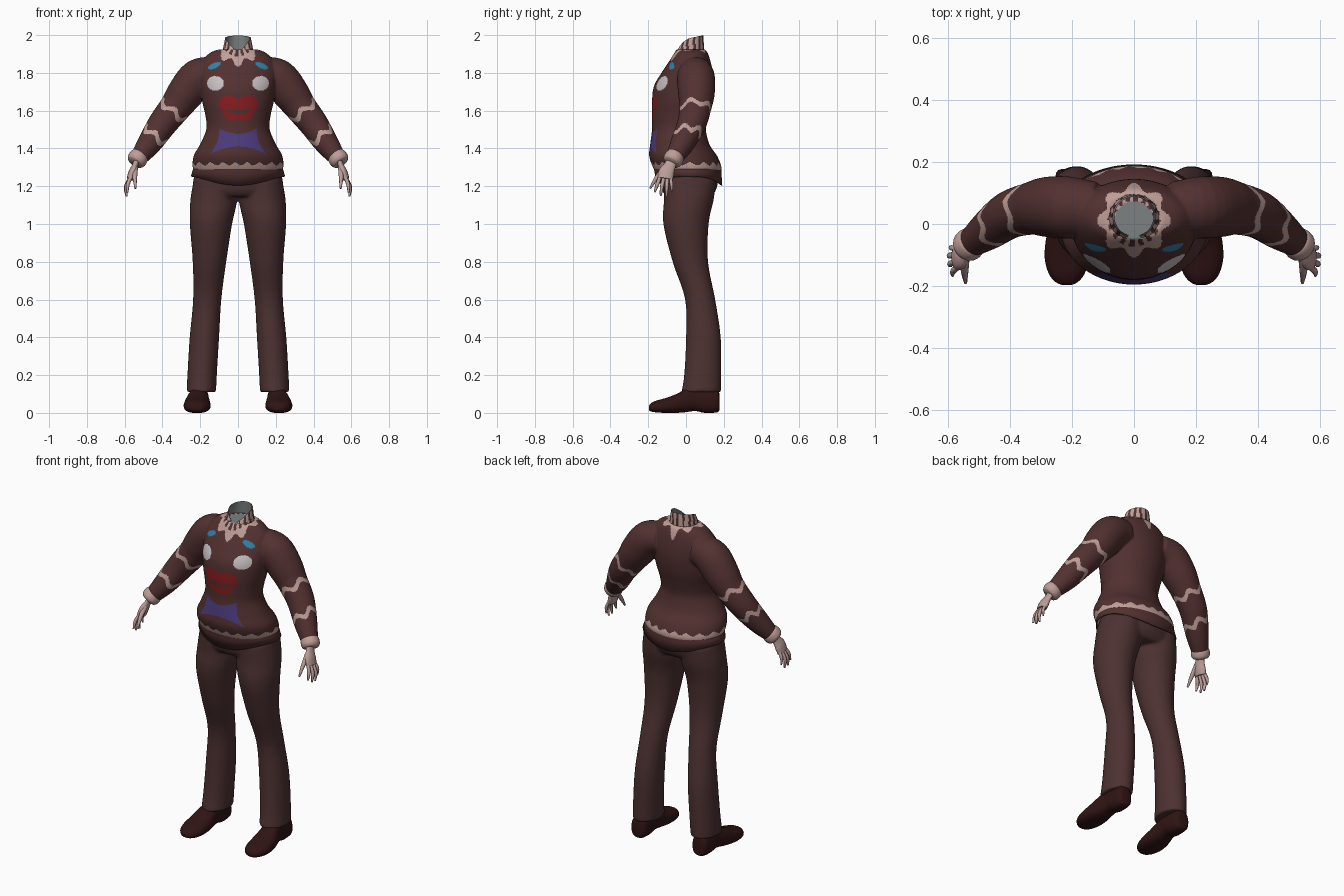
import bpy, bmesh
from math import sin, cos, pi, atan2, hypot
from mathutils import Vector

cube = bpy.data.objects.get("Cube")
if cube:
    bpy.data.objects.remove(cube, do_unlink=True)

COLOURS = {
    "maroon wool": (0.085, 0.030, 0.030),
    "trouser brown": (0.075, 0.031, 0.031),
    "pale pink wool": (0.52, 0.34, 0.31),
    "skin": (0.50, 0.34, 0.32),
    "shoe leather": (0.030, 0.007, 0.007),
    "blue": (0.03, 0.22, 0.40),
    "white": (0.58, 0.53, 0.55),
    "red": (0.24, 0.012, 0.014),
    "purple": (0.075, 0.045, 0.21),
    "lining grey": (0.20, 0.22, 0.22),
}
NAMES = list(COLOURS)
for name, rgb in COLOURS.items():
    mat = bpy.data.materials.new(name)
    mat.use_nodes = True
    mat.diffuse_color = (*rgb, 1)
    bsdf = mat.node_tree.nodes["Principled BSDF"]
    bsdf.inputs["Base Color"].default_value = (*rgb, 1)
    bsdf.inputs["Roughness"].default_value = 0.9


def spline(rows, steps=5):
    """Catmull-Rom interpolation of rows of numbers."""
    out = []
    for i in range(len(rows) - 1):
        a, b, c, d = (rows[max(0, min(len(rows) - 1, i + k))] for k in (-1, 0, 1, 2))
        for s in range(steps):
            t = s / steps
            out.append([q + 0.5 * t * (r - p + t * (2 * p - 5 * q + 4 * r - w + t * (3 * (q - r) + w - p)))
                        for p, q, r, w in zip(a, b, c, d)])
    return out + [list(rows[-1])]


def loft(bm, rings, caps=True):
    """Skin a list of closed rings; returns rows of faces."""
    rings = [[bm.verts.new(p) for p in ring] for ring in rings]
    n = len(rings[0])
    rows = []
    for lo, hi in zip(rings, rings[1:]):
        rows.append([bm.faces.new((lo[i], lo[(i + 1) % n], hi[(i + 1) % n], hi[i])) for i in range(n)])
    if caps:
        bm.faces.new(rings[0][::-1])
        bm.faces.new(rings[-1])
    return rows


def angles(n):
    return [2 * pi * i / n for i in range(n)]


def column(bm, rows, side=1, n=40):
    """Upright form from rows of (x, y, z, half width, half depth)."""
    loft(bm, [[(side * (x + rx * cos(a)), y + ry * sin(a), z) for a in angles(n)]
              for x, y, z, rx, ry in spline(rows)])


def limb(bm, rows, side=1, n=20, flat=1.0):
    """Tube along a path of (x, y, z, radius); flat thins it sideways."""
    path = spline(rows)
    pts = [Vector(r[:3]) for r in path]
    rings = []
    for i, row in enumerate(path):
        d = (pts[min(i + 1, len(pts) - 1)] - pts[max(i - 1, 0)]).normalized()
        u = Vector((0, 1, 0)).cross(d).normalized()
        v = d.cross(u)
        ring = [pts[i] + row[3] * (flat * cos(a) * u + sin(a) * v) for a in angles(n)]
        rings.append([(side * p.x, p.y, p.z) for p in ring])
    loft(bm, rings)


def finish(name, bm, colour, voxel=0, rule=None, recalc=True):
    if recalc:
        bmesh.ops.recalc_face_normals(bm, faces=bm.faces)
    me = bpy.data.meshes.new(name)
    bm.to_mesh(me)
    bm.free()
    ob = bpy.data.objects.new(name, me)
    bpy.context.scene.collection.objects.link(ob)
    bpy.ops.object.select_all(action="DESELECT")
    bpy.context.view_layer.objects.active = ob
    ob.select_set(True)
    if voxel:
        mod = ob.modifiers.new("blend", "REMESH")
        mod.mode = "VOXEL"
        mod.voxel_size = voxel
        mod2 = ob.modifiers.new("soften", "SMOOTH")
        mod2.iterations = 10
        bpy.ops.object.modifier_apply(modifier=mod.name)
        bpy.ops.object.modifier_apply(modifier=mod2.name)
    used = NAMES if rule else [colour]
    for key in used:
        ob.data.materials.append(bpy.data.materials[key])
    if rule:
        for poly in ob.data.polygons:
            poly.material_index = NAMES.index(rule(poly.center) or colour)
    bpy.ops.object.shade_smooth_by_angle(angle=1.0)
    return ob


def knit(p):
    """Colour of the sweater at a point."""
    x, y, z = abs(p.x), p.y, p.z
    # Collar patch around the neck
    r, a = hypot(x, y - 0.012), atan2(y - 0.012, p.x)
    if z > 1.8 and r < 0.108 + 0.012 * cos(8 * a):
        if r < 0.062:
            return "lining grey"
        return "pale pink wool" if r > 0.085 or sin(16 * a) > 0 else None
    # Wavy sleeve bands
    along, across = 0.63 * x - 0.77 * z, 0.77 * x + 0.63 * z
    if across > 1.17 and x > 0.2:
        for place, mid in ((-1.011, 0.05), (-0.852, 0.01)):
            wave = 0.014 * sin(5 * atan2(y - mid, across - 1.27))
            if abs(along - place - wave) < 0.014:
                return "pale pink wool"
        return None
    # Hem border
    if z < 1.318 + 0.008 * sin(18 * atan2(y, p.x)):
        return "pale pink wool"
    if y > -0.02:
        return None
    # Face motif on the chest
    if hypot((x - 0.125) / 0.034, (z - 1.838 + 0.35 * (x - 0.125)) / 0.015) < 1:
        return "blue"
    if hypot((x - 0.12) / 0.044, (z - 1.745) / 0.039) < 1:
        return "white"
    lips = 1.662 + 0.018 * sin(min(x / 0.1, 1) * pi)
    if x < 0.103 and 1.548 + 9 * max(0, x - 0.04) ** 2 / 0.4 < z < lips:
        smile = abs(z - 1.59 - 5 * x * x) < 0.011 and x < 0.066
        return None if smile else "red"
    drop = (1.5 - z) / 0.12
    if x < 0.098 + 0.042 * max(drop, 0) ** 2 and 1.41 - 1.8 * x * x < z < 1.478 + 3 * x * x:
        return "purple"
    return None


# Sweater: torso and sleeves blended into one skin
bm = bmesh.new()
TORSO = [(1.265, .225, -.155, .18), (1.30, .24, -.175, .188), (1.36, .235, -.195, .165),
         (1.42, .202, -.19, .125), (1.50, .168, -.18, .105), (1.57, .172, -.18, .115),
         (1.65, .19, -.18, .135), (1.73, .20, -.17, .145), (1.80, .205, -.13, .142),
         (1.86, .19, -.09, .13), (1.905, .15, -.062, .115), (1.925, .10, -.05, .10)]
column(bm, [(0, (f + b) / 2, z, w, (b - f) / 2) for z, w, f, b in TORSO], n=64)
SLEEVE = [(.12, .05, 1.80, .085), (.21, .053, 1.775, .10), (.28, .055, 1.69, .097),
          (.33, .05, 1.62, .085), (.40, .03, 1.53, .077), (.47, -.02, 1.425, .064),
          (.53, -.065, 1.345, .045)]
for side in (1, -1):
    limb(bm, SLEEVE, side, 32)
finish("sweater", bm, "maroon wool", 0.005, knit)

# Ribbed hem hanging over the trousers
bm = bmesh.new()
SEG = 120
rings = []
for t in (0, 0.2, 0.35, 1):
    w, cy, d = 0.236 + 0.014 * t, 0.008 + 0.010 * t, 0.178 - 0.004 * t
    rings.append([(w * cos(a), cy + d * sin(a),
                   1.297 - t * (0.045 + 0.048 * abs(sin(a)) ** 3)) for a in angles(SEG)])
rows = loft(bm, rings, caps=False)
dark = NAMES.index("maroon wool")
pale = NAMES.index("pale pink wool")
for k, row in enumerate(rows):
    for i, face in enumerate(row):
        face.material_index = dark if k == 1 or (k == 2 and i % 5 == 0) else pale
hem = finish("ribbed_hem", bm, "pale pink wool")
hem.data.materials.clear()
for key in NAMES:
    hem.data.materials.append(bpy.data.materials[key])
hem.modifiers.new("thickness", "SOLIDIFY").thickness = 0.006

# Striped collar with an open front, and its grey lining
def collar_rings(inset):
    out = []
    for t in (0, 0.5, 1):
        r = 0.084 - 0.016 * t - inset
        ring = []
        for a in angles(64):
            x, s = r * cos(a), sin(a)
            low = 1.905 + 0.02 * s
            top = 1.985 + (0.013 * s if s > 0 else -0.075 * (1 - abs(cos(a))) ** 0.7)
            ring.append((x, 0.012 + 0.012 * t + r * s, low + (max(top, low + 0.01) - low) * t))
        out.append(ring)
    return out


def stripe(p):
    return "pale pink wool" if sin(14 * atan2(p.y - 0.018, p.x)) > -0.2 else "maroon wool"


bm = bmesh.new()
loft(bm, collar_rings(0), caps=False)
finish("collar", bm, "pale pink wool", rule=stripe)
bm = bmesh.new()
loft(bm, collar_rings(0.005), caps=False)
bmesh.ops.recalc_face_normals(bm, faces=bm.faces)
bmesh.ops.reverse_faces(bm, faces=bm.faces)
finish("collar_lining", bm, "lining grey", recalc=False)

# Trousers: hips and both legs blended together
bm = bmesh.new()
column(bm, [(0, .012, 1.30, .215, .14), (0, .018, 1.24, .236, .152),
            (0, .016, 1.18, .238, .143), (0, .015, 1.145, .22, .12)])
LEG = [(.122, .02, 1.24, .11, .14), (.128, .015, 1.13, .124, .132), (.143, 0, 1.0, .112, .12),
       (.151, .023, .8, .089, .094), (.163, .075, .6, .075, .08), (.178, .092, .4, .078, .092),
       (.19, .088, .2, .078, .098), (.194, .08, .11, .078, .105)]
for side in (1, -1):
    column(bm, LEG, side)
finish("trousers", bm, "trouser brown", 0.008)

# Cuffs, hands and shoes, one of each per side
FINGERS = [[(.566, -.137, 1.25, .010), (.583, -.152, 1.21, .010), (.585, -.166, 1.168, .005)],
           [(.569, -.118, 1.245, .010), (.592, -.128, 1.195, .010), (.590, -.134, 1.148, .005)],
           [(.570, -.099, 1.245, .010), (.594, -.102, 1.195, .010), (.590, -.103, 1.146, .005)],
           [(.567, -.081, 1.25, .009), (.588, -.077, 1.21, .009), (.588, -.074, 1.172, .004)],
           [(.545, -.112, 1.295, .015), (.546, -.155, 1.245, .012), (.543, -.19, 1.188, .005)]]
PALM = [(.53, -.068, 1.35, .030), (.545, -.085, 1.31, .031), (.558, -.103, 1.275, .042),
        (.570, -.110, 1.238, .040)]
CUFF = [(.516, -.052, 1.368, .042), (.524, -.059, 1.357, .051), (.537, -.071, 1.337, .052),
        (.545, -.078, 1.325, .043)]
# Shoe rows: y, centre x, half width, underside, top
SHOE = [(.178, .205, .025, .02, .09), (.165, .205, .046, .003, .13), (.10, .205, .052, 0, .14),
        (.05, .207, .052, .01, .14), (0, .212, .060, .004, .128), (-.05, .215, .069, 0, .10),
        (-.11, .217, .071, 0, .078), (-.16, .217, .058, .003, .064), (-.187, .217, .036, .008, .05),
        (-.197, .217, .014, .016, .036)]


def squash(v):
    return abs(v) ** 0.75 * (1 if v > 0 else -1)


for side, label in ((1, "left"), (-1, "right")):
    bm = bmesh.new()
    limb(bm, CUFF, side, 24)
    finish(label + "_cuff", bm, "pale pink wool")

    bm = bmesh.new()
    limb(bm, PALM, side, 16, 0.5)
    for finger in FINGERS:
        limb(bm, finger, side, 8)
    finish(label + "_hand", bm, "skin")

    bm = bmesh.new()
    loft(bm, [[(side * (x + w * squash(cos(a)) * (1 - 0.2 * max(sin(a), 0))), y,
                (lo + hi) / 2 + (hi - lo) / 2 * squash(sin(a))) for a in angles(24)]
              for y, x, w, lo, hi in spline(SHOE, 3)])
    finish(label + "_shoe", bm, "shoe leather")
